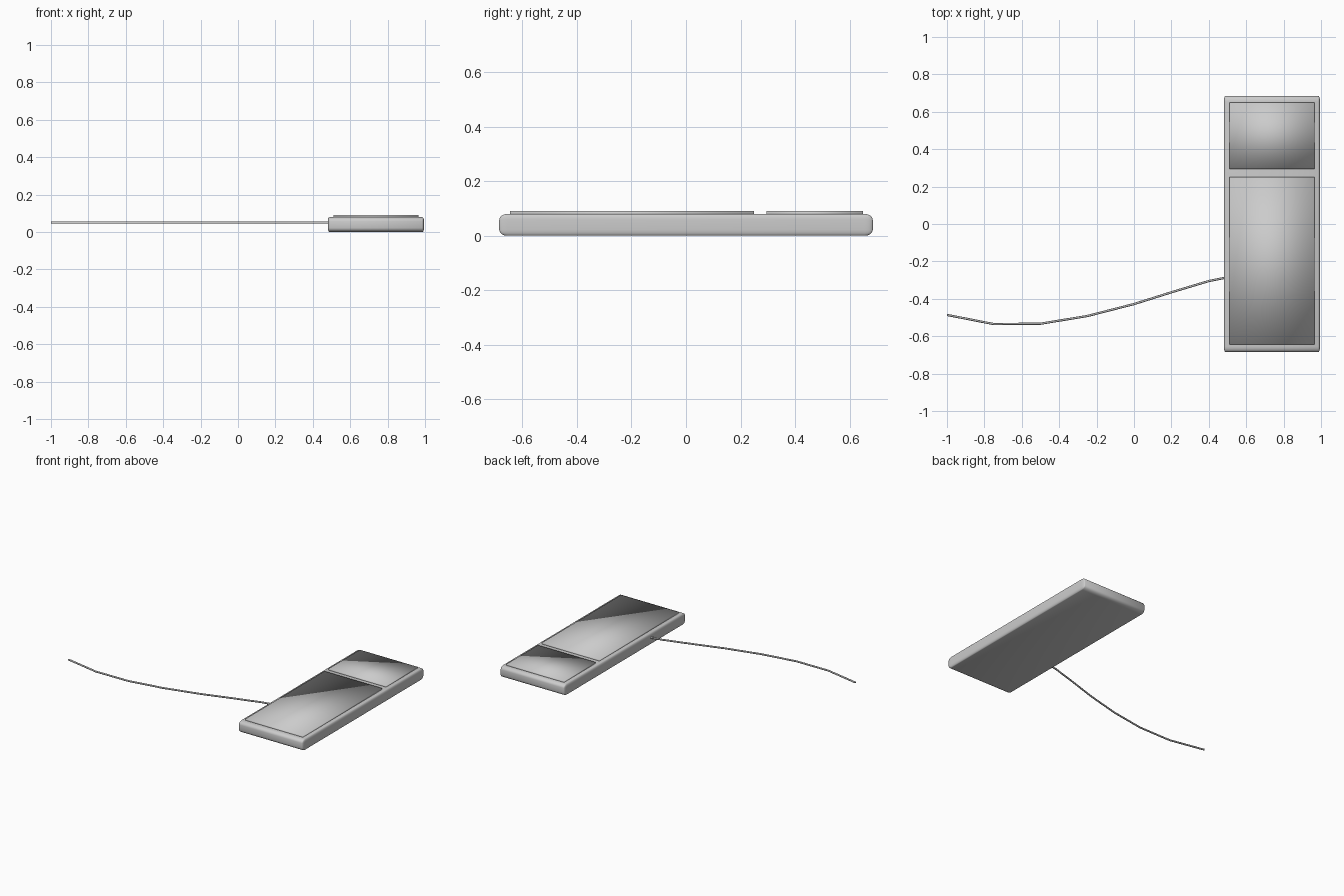
import bpy

if "Cube" in bpy.data.objects:
    bpy.data.objects.remove(bpy.data.objects["Cube"])


def box(name, x, y, z, stretch=(1, 1, 1)):
    """Box between min/max pairs; stretch stays as object scale so bevels follow it."""
    bpy.ops.mesh.primitive_cube_add(size=1, location=[(a + b) / 2 for a, b in (x, y, z)])
    ob = bpy.context.object
    ob.name = name
    for v in ob.data.vertices:
        v.co = [c * (b - a) / s for c, (a, b), s in zip(v.co, (x, y, z), stretch)]
    ob.scale = stretch
    return ob


# Slim body, rounded more at its ends than along its sides
body = box("body", (0.48, 0.995), (-0.685, 0.685), (0, 0.08), (0.5, 1.5, 1.1))
bevel = body.modifiers.new("rounding", "BEVEL")
bevel.width = 0.02
bevel.segments = 4
bpy.ops.object.shade_smooth()

# Thin raised panels on the top face
for name, y in (("lower_panel", (-0.645, 0.25)), ("upper_panel", (0.295, 0.65))):
    box(name, (0.51, 0.965), y, (0.075, 0.09))
    bpy.ops.object.shade_smooth()

# Cable leaving the left side of the body
path = [(-1, -0.486), (-0.75, -0.535), (-0.5, -0.533), (-0.25, -0.492),
        (0, -0.428), (0.2, -0.365), (0.4, -0.305), (0.5, -0.285)]
curve = bpy.data.curves.new("cable", "CURVE")
curve.dimensions = "3D"
curve.bevel_depth = 0.006
curve.bevel_resolution = 1
curve.use_fill_caps = True
spline = curve.splines.new("POLY")
spline.points.add(len(path) - 1)
for point, (x, y) in zip(spline.points, path):
    point.co = (x, y, 0.05, 1)
cable = bpy.data.objects.new("cable", curve)
bpy.context.collection.objects.link(cable)
